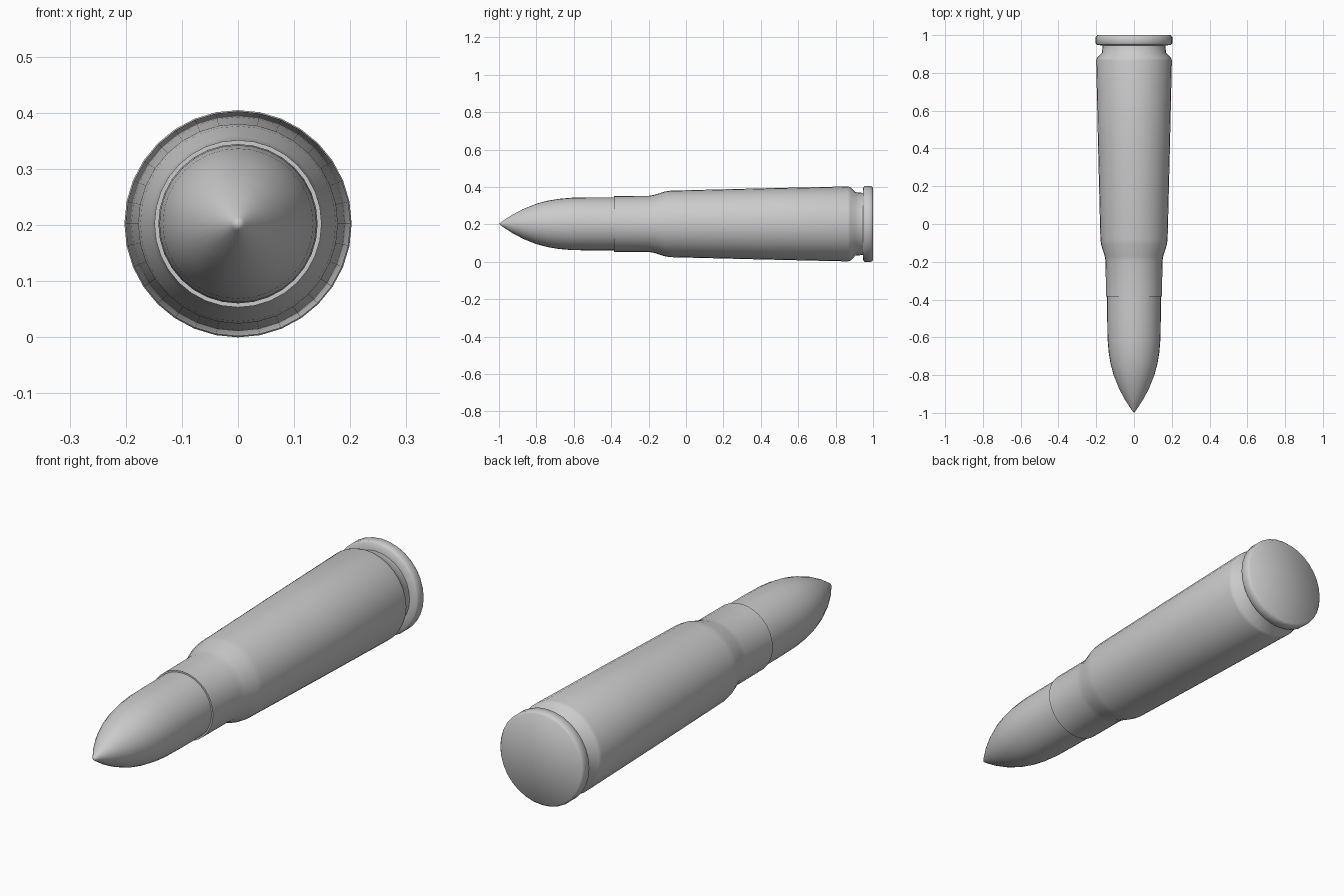
import bpy, bmesh, math

if "Cube" in bpy.data.objects:
    bpy.data.objects.remove(bpy.data.objects["Cube"])

SIDES = 32
AXIS_Z = 0.2025


def lathe(name, profile, angle):
    """Spin a (y, radius) profile around the long horizontal axis."""
    bm = bmesh.new()
    rings = []
    for y, r in profile:
        if r == 0:
            rings.append([bm.verts.new((0, y, AXIS_Z))] * SIDES)
        else:
            rings.append([bm.verts.new((r * math.cos(math.tau * i / SIDES), y,
                                        AXIS_Z + r * math.sin(math.tau * i / SIDES)))
                          for i in range(SIDES)])
    for a, b in zip(rings, rings[1:]):
        for i in range(SIDES):
            j = (i + 1) % SIDES
            bm.faces.new(list(dict.fromkeys((a[i], a[j], b[j], b[i]))))
    bmesh.ops.recalc_face_normals(bm, faces=bm.faces)
    mesh = bpy.data.meshes.new(name)
    bm.to_mesh(mesh)
    bm.free()
    obj = bpy.data.objects.new(name, mesh)
    bpy.context.collection.objects.link(obj)
    bpy.context.view_layer.objects.active = obj
    obj.select_set(True)
    bpy.ops.object.shade_smooth_by_angle(angle=math.radians(angle))
    obj.select_set(False)
    return obj


# Pointed nose, its base seated just inside the case mouth
lathe("pointed_tip", [
    (-1.0, 0), (-0.985, 0.012), (-0.93, 0.048), (-0.87, 0.080), (-0.80, 0.108),
    (-0.74, 0.124), (-0.68, 0.134), (-0.61, 0.140), (-0.50, 0.142),
    (-0.37, 0.142)], 40)

# Case: mouth, neck, shoulder, tapered body, groove and rim
lathe("case", [
    (-0.37, 0.140), (-0.385, 0.142), (-0.385, 0.149), (-0.20, 0.150),
    (-0.17, 0.155), (-0.11, 0.174), (-0.08, 0.178), (0.40, 0.190),
    (0.865, 0.2005), (0.88, 0.196), (0.905, 0.170), (0.945, 0.166),
    (0.948, 0.196), (0.955, 0.2025), (0.99, 0.2025), (1.0, 0.194),
    (1.0, 0)], 50)
